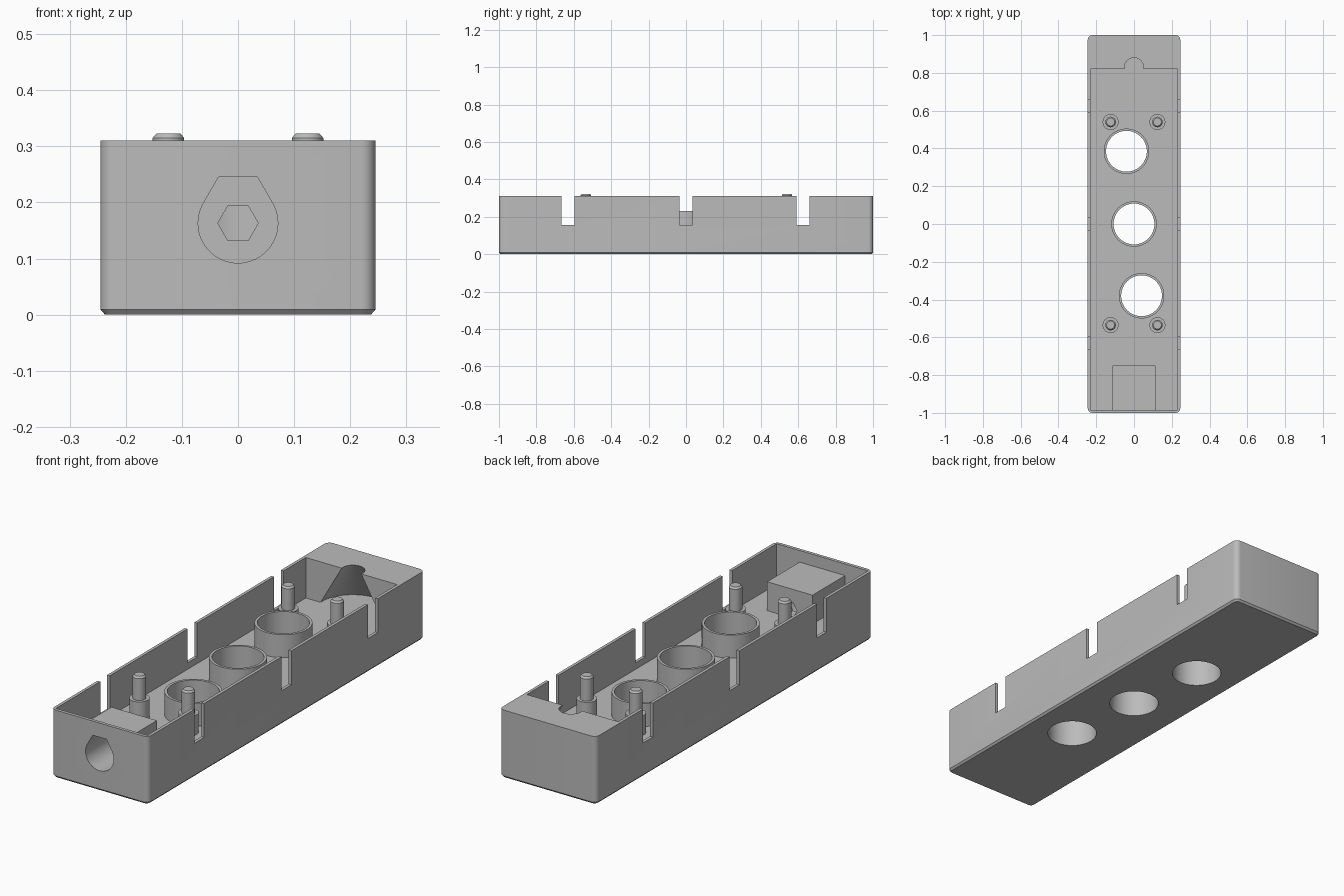
import bpy, bmesh, math
from mathutils import Vector, Matrix

if "Cube" in bpy.data.objects:
    bpy.data.objects.remove(bpy.data.objects["Cube"], do_unlink=True)

grey = bpy.data.materials.new("light grey plastic")
grey.use_nodes = True
colour = (0.5, 0.5, 0.5, 1)
grey.diffuse_color = colour
grey.node_tree.nodes["Principled BSDF"].inputs["Base Color"].default_value = colour

FLOOR, TOP = 0.125, 0.31
HALF_X, WALL_X = 0.245, 0.231
HOLE_Z = 0.163


def finish(name, bm):
    bmesh.ops.recalc_face_normals(bm, faces=bm.faces)
    mesh = bpy.data.meshes.new(name)
    bm.to_mesh(mesh)
    bm.free()
    mesh.materials.append(grey)
    ob = bpy.data.objects.new(name, mesh)
    bpy.context.collection.objects.link(ob)
    return ob


def loft(name, rings):
    """Closed solid through rings of equal point count."""
    bm = bmesh.new()
    loops = [[bm.verts.new(p) for p in ring] for ring in rings]
    n = len(loops[0])
    for a, b in zip(loops, loops[1:]):
        for i in range(n):
            j = (i + 1) % n
            bm.faces.new((a[i], a[j], b[j], b[i]))
    bm.faces.new(loops[0])
    bm.faces.new(loops[-1])
    return finish(name, bm)


def box(name, x0, x1, y0, y1, z0, z1):
    rings = [[(x0, y0, z), (x1, y0, z), (x1, y1, z), (x0, y1, z)] for z in (z0, z1)]
    return loft(name, rings)


def circle(r, z, cx=0, cy=0, n=64):
    return [(cx + r * math.cos(2 * math.pi * i / n),
             cy + r * math.sin(2 * math.pi * i / n), z) for i in range(n)]


def turned(name, profile, cx, cy):
    """Solid of revolution from (radius, height) pairs."""
    return loft(name, [circle(r, z, cx, cy) for r, z in profile])


def rounded_rect(hx, hy, r, z, steps=6):
    ring = []
    for k, (sx, sy) in enumerate(((1, 1), (-1, 1), (-1, -1), (1, -1))):
        for i in range(steps + 1):
            a = math.pi / 2 * (k + i / steps)
            ring.append((sx * (hx - r) + r * math.cos(a),
                         sy * (hy - r) + r * math.sin(a), z))
    return ring


def combine(target, tool, operation="DIFFERENCE"):
    mod = target.modifiers.new("cut", "BOOLEAN")
    mod.operation = operation
    mod.solver = "EXACT"
    mod.object = tool
    bpy.context.view_layer.objects.active = target
    bpy.ops.object.modifier_apply(modifier=mod.name)
    bpy.data.objects.remove(tool, do_unlink=True)


def smooth(ob):
    bpy.ops.object.select_all(action="DESELECT")
    ob.select_set(True)
    bpy.context.view_layer.objects.active = ob
    bpy.ops.object.shade_smooth_by_angle(angle=math.radians(30))


# Outer housing with a small chamfer round the underside
case = loft("housing", [rounded_rect(HALF_X - 0.008, 0.992, 0.017, 0),
                        rounded_rect(HALF_X, 1, 0.025, 0.009),
                        rounded_rect(HALF_X, 1, 0.025, TOP)])

# Open tray, leaving the solid rear end, and the raised front block
combine(case, box("tray_cutter", -WALL_X, WALL_X, -0.985, 0.82, FLOOR, 0.4))
combine(case, box("front_block", -0.115, 0.115, -0.99, -0.75, 0.11, 0.257), "UNION")

# Slots through both side walls
for y in (-0.63, 0, 0.625):
    for s in (-1, 1):
        x0, x1 = sorted((s * 0.22, s * 0.3))
        combine(case, box("slot_cutter", x0, x1, y - 0.035, y + 0.035, 0.155, 0.4))

# Round openings through the floor, each with a raised collar
for name, cx, cy in (("front", 0.04, -0.38), ("middle", 0, 0), ("rear", -0.04, 0.385)):
    combine(case, turned("opening_cutter", [(0.108, -0.1), (0.108, 0.2)], cx, cy))
    r0, r1 = 0.108, 0.12
    rings = [circle(r, z, cx, cy) for r, z in
             ((r0, FLOOR), (r1, FLOOR), (r1, 0.23), (r0, 0.23), (r0, FLOOR))]
    bm = bmesh.new()
    loops = [[bm.verts.new(p) for p in ring] for ring in rings[:4]]
    for k in range(4):
        a, b = loops[k], loops[(k + 1) % 4]
        for i in range(len(a)):
            j = (i + 1) % len(a)
            bm.faces.new((a[i], a[j], b[j], b[i]))
    smooth(finish(name + "_collar", bm))

# Front bore: teardrop counterbore followed by a hexagonal passage
R = 0.071
angles = [math.radians(150 + 240 * i / 40) for i in range(41)]
drop = [(R * math.cos(a), R * math.sin(a)) for a in angles]
drop += [(R * 0.49, R * 1.155), (-R * 0.49, R * 1.155)]
hexagon = [(0.036 * math.cos(math.pi / 3 * i), 0.036 * math.sin(math.pi / 3 * i))
           for i in range(6)]
for shape, y0, y1 in ((drop, -1.1, -0.8), (hexagon, -0.85, -0.7)):
    combine(case, loft("bore_cutter",
                       [[(x, y, HOLE_Z + z) for x, z in shape] for y in (y0, y1)]))

# Flared notch in the rear end
low, high = FLOOR, 0.34
flare = [(0.05 + (TOP - z) * 0.577, z) for z in (low, high)]
combine(case, turned("notch_cutter", flare, 0, 0.83))
smooth(case)

# Stepped mounting posts
for end, y in (("front", -0.535), ("rear", 0.54)):
    for side, x in (("right", -0.124), ("left", 0.124)):
        post = turned(f"{end}_{side}_post",
                      [(0.042, FLOOR - 0.01), (0.042, 0.215), (0.028, 0.215),
                       (0.028, 0.315), (0.021, 0.323)], x, y)
        smooth(post)
